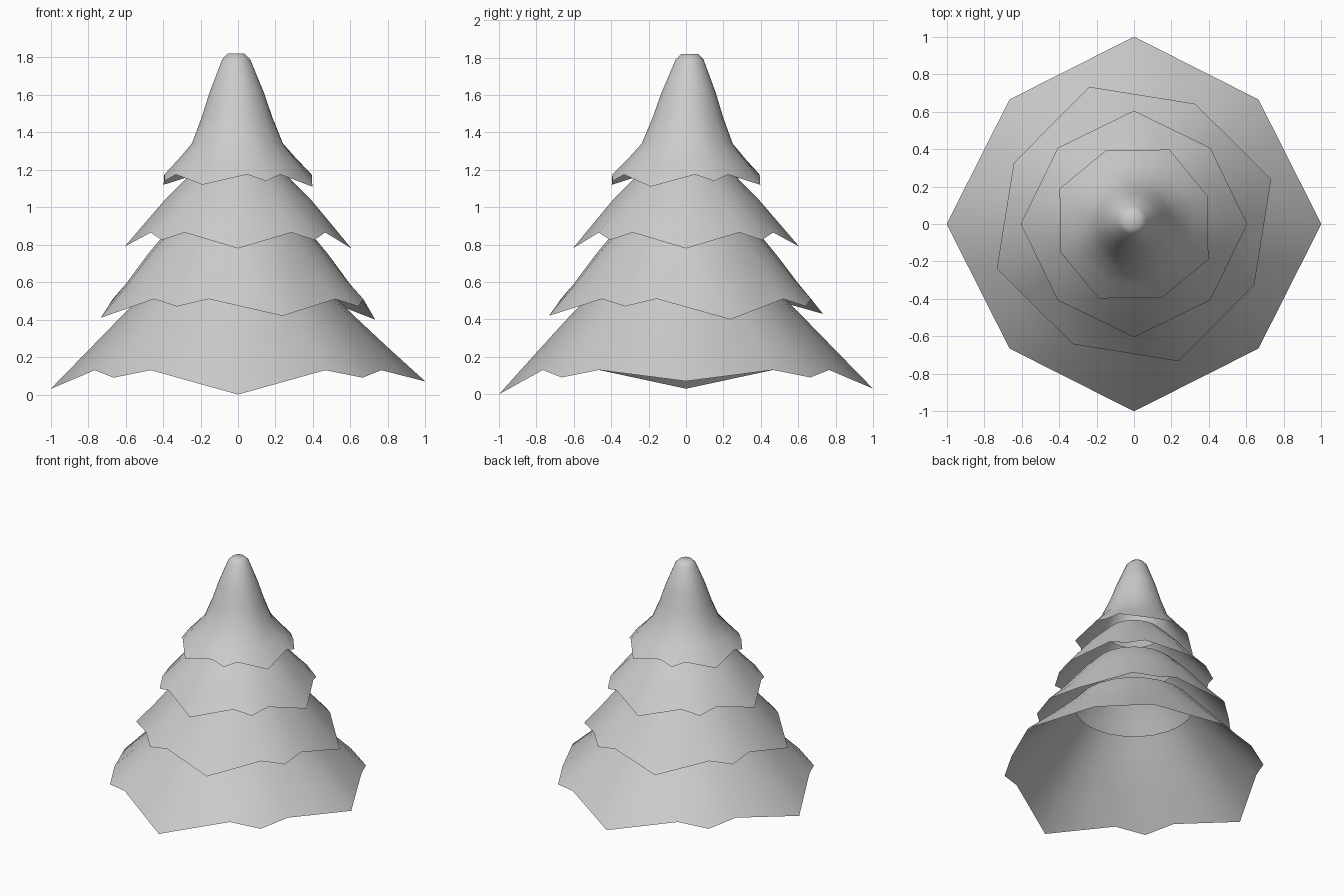
import bpy, bmesh, math
from mathutils import Vector

if "Cube" in bpy.data.objects:
    bpy.data.objects.remove(bpy.data.objects["Cube"])


def tier(name, turn, minor_step, minor_r, low, minor_z, bump_z, profile, tip=(0, 0), cap=False):
    """Drooping skirt: four long and four short corners, lofted up a profile."""
    major_r = profile[0][0]
    corners = []
    for k in range(4):
        a = math.radians(turn + 90 * k)
        b = a + math.radians(minor_step)
        corners.append((Vector((math.cos(a), math.sin(a))) * major_r, low[k]))
        corners.append((Vector((math.cos(b), math.sin(b))) * minor_r, minor_z))
    # Rim: straight edges in plan, lifted close to the short corners
    rim = []
    for i in range(8):
        (p, zp), (q, zq) = corners[i], corners[(i + 1) % 8]
        from_major = i % 2 == 0
        bump_t = 0.7 if from_major else 0.3
        for t in ((0, 0.35, 0.7) if from_major else (0, 0.3, 0.65)):
            if t == 0:
                z = zp
            elif t == bump_t:
                z = bump_z
            else:
                z = ((zp if from_major else zq) + bump_z) / 2
            rim.append((p.lerp(q, t), z))

    bm = bmesh.new()
    rings = []
    n = len(profile)
    z0 = profile[0][1]
    z_top = profile[-1][1]
    for i, (r, z) in enumerate(profile):
        w = max(0, 1 - i / 2.5)       # how angular the ring is
        lift = max(0, 1 - i / 1.7)    # how wavy the ring is
        f = (z - z0) / (z_top - z0)
        ring = []
        for p, pz in rim:
            rr = r * (w * p.length / major_r + 1 - w)
            d = p.normalized() * rr
            ring.append(bm.verts.new((d.x + tip[0] * f, d.y + tip[1] * f,
                                      z + lift * (pz - z0))))
        rings.append(ring)
    for a, b in zip(rings, rings[1:]):
        for j in range(len(a)):
            k = (j + 1) % len(a)
            bm.faces.new((a[j], a[k], b[k], b[j]))
    if cap:
        bm.faces.new(rings[-1])
    me = bpy.data.meshes.new(name)
    bm.to_mesh(me)
    bm.free()
    me.polygons.foreach_set("use_smooth", [True] * len(me.polygons))
    ob = bpy.data.objects.new(name, me)
    bpy.context.collection.objects.link(ob)
    return ob


# Lowest, widest branches
tier("bottom_branches", 0, 45, 0.94, (0.07, 0.03, 0.03, 0.0), 0.09, 0.13,
     [(1.0, 0.03), (0.8, 0.235), (0.62, 0.42), (0.53, 0.51), (0.43, 0.62)])

# Second branches
tier("lower_middle_branches", 18, 45, 0.72, (0.40, 0.43, 0.41, 0.42), 0.47, 0.51,
     [(0.77, 0.415), (0.635, 0.57), (0.49, 0.75), (0.39, 0.86), (0.30, 0.95)])

# Third branches
tier("upper_middle_branches", 0, 45, 0.575, (0.78, 0.79, 0.79, 0.78), 0.825, 0.865,
     [(0.605, 0.785), (0.50, 0.91), (0.39, 1.04), (0.27, 1.16), (0.20, 1.23)])

# Pointed crown with a small blunt tip
tier("crown_branches", 64.5, 46.5, 0.42, (1.12, 1.12, 1.12, 1.11), 1.14, 1.175,
     [(0.44, 1.115), (0.34, 1.23), (0.25, 1.34), (0.19, 1.48), (0.147, 1.61),
      (0.075, 1.79), (0.045, 1.82)], tip=(-0.01, 0.02), cap=True)
